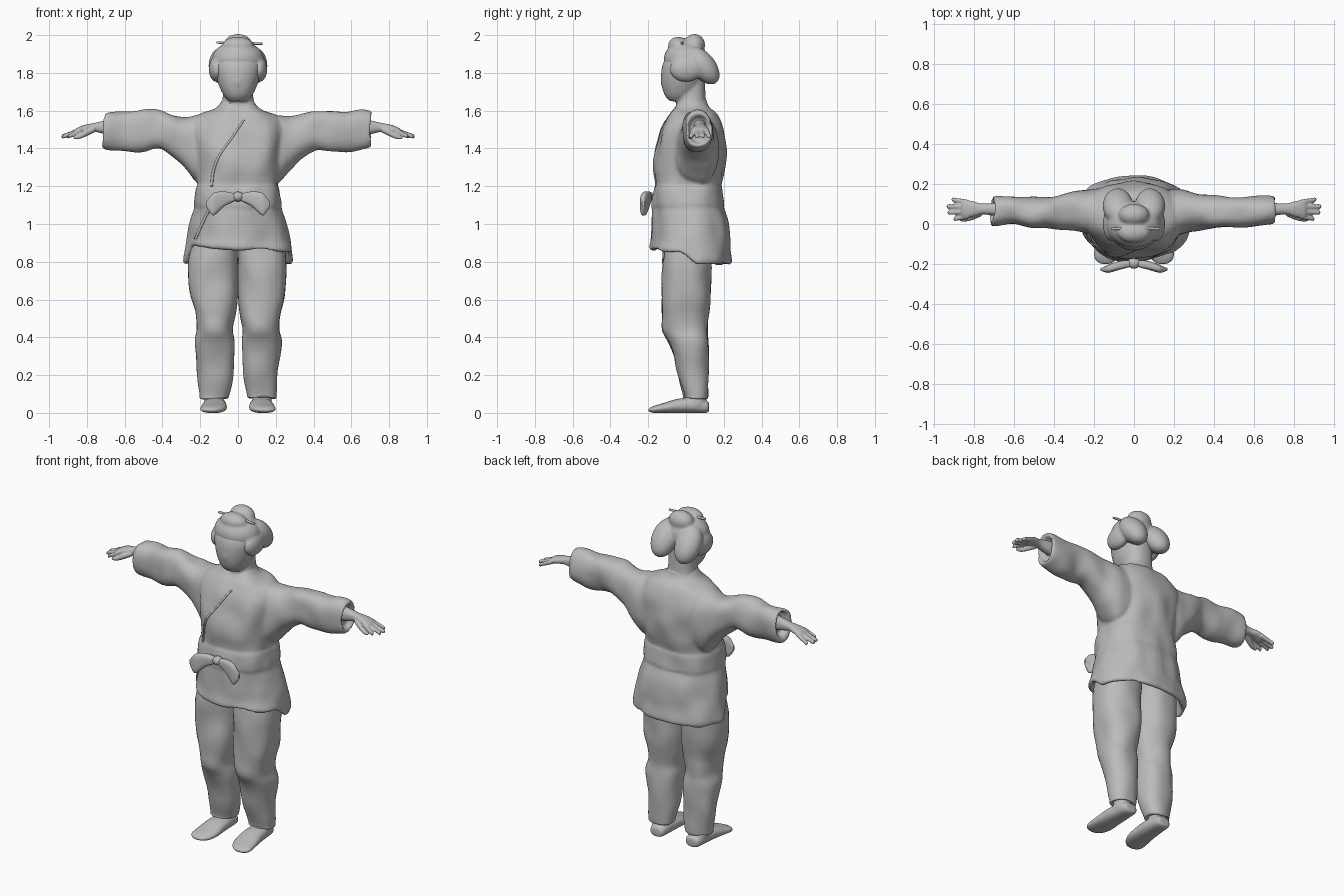
import bpy, bmesh, math
from mathutils import Vector, Matrix, noise
from mathutils.bvhtree import BVHTree

if "Cube" in bpy.data.objects:
    bpy.data.objects.remove(bpy.data.objects["Cube"], do_unlink=True)

grey = bpy.data.materials.new("plain grey")
grey.use_nodes = True
grey.diffuse_color = (0.5, 0.5, 0.5, 1)
grey.node_tree.nodes["Principled BSDF"].inputs["Base Color"].default_value = (0.5, 0.5, 0.5, 1)


def spline(rows, steps):
    """Smooth curve through all rows."""
    rows = [Vector(r) for r in rows]
    out = []
    for i in range(len(rows) - 1):
        p, q = rows[i], rows[i + 1]
        m = (q - rows[max(i - 1, 0)]) / 2
        n = (rows[min(i + 2, len(rows) - 1)] - p) / 2
        for k in range(steps):
            t = k / steps
            t2, t3 = t * t, t * t * t
            out.append(p * (2 * t3 - 3 * t2 + 1) + m * (t3 - 2 * t2 + t)
                       + q * (3 * t2 - 2 * t3) + n * (t3 - t2))
    return out + [rows[-1]]


def loft(bm, axis, rows, side=1, power=2.3, steps=5, count=36):
    """Skin through cross-sections given as (position, min, max, min, max)."""
    rings = []
    for t, a0, a1, b0, b1 in spline(rows, steps):
        ring = []
        for k in range(count):
            ang = math.tau * k / count
            c, s = math.cos(ang), math.sin(ang)
            a = (a0 + a1) / 2 + (a1 - a0) / 2 * math.copysign(abs(c) ** (2 / power), c)
            b = (b0 + b1) / 2 + (b1 - b0) / 2 * math.copysign(abs(s) ** (2 / power), s)
            x, y, z = {"x": (t, a, b), "y": (a, t, b), "z": (a, b, t)}[axis]
            ring.append(bm.verts.new((x * side, y, z)))
        rings.append(ring)
    for r, q in zip(rings, rings[1:]):
        for k in range(count):
            j = (k + 1) % count
            bm.faces.new((r[k], r[j], q[j], q[k]))
    bm.faces.new(rings[0])
    bm.faces.new(rings[-1])


def ball(bm, centre, radii, tilt=0):
    m = (Matrix.Translation(centre) @ Matrix.Rotation(math.radians(tilt), 4, "X")
         @ Matrix.Diagonal((*radii, 1)))
    bmesh.ops.create_uvsphere(bm, u_segments=32, v_segments=20, radius=1, matrix=m)


def finish(name, bm, voxel=0, folds=0, smooth=3):
    """Turn the mesh into a smooth object, optionally fused and creased."""
    bmesh.ops.recalc_face_normals(bm, faces=bm.faces)
    bm.normal_update()
    if folds:
        for v in bm.verts:
            p = Vector((v.co.x, v.co.y, v.co.z * 0.7))
            v.co += v.normal * folds * noise.noise(p * 9)
    mesh = bpy.data.meshes.new(name)
    bm.to_mesh(mesh)
    bm.free()
    mesh.materials.append(grey)
    obj = bpy.data.objects.new(name, mesh)
    bpy.context.collection.objects.link(obj)
    bpy.ops.object.select_all(action="DESELECT")
    obj.select_set(True)
    bpy.context.view_layer.objects.active = obj
    bpy.ops.object.shade_smooth_by_angle(angle=math.radians(50))
    if voxel:
        fuse = obj.modifiers.new("fuse", "REMESH")
        fuse.mode = "VOXEL"
        fuse.voxel_size = voxel
        fuse.use_smooth_shade = True
        soften = obj.modifiers.new("soften", "SMOOTH")
        soften.factor = 0.5
        soften.iterations = smooth
    return obj


# Jacket body with a hollow skirt; the front panel is cut shorter than the back
bm = bmesh.new()
loft(bm, "z", [
    (1.66, -.075, .075, -.04, .1), (1.615, -.11, .11, -.06, .12),
    (1.58, -.2, .2, -.085, .165), (1.5, -.25, .25, -.13, .2),
    (1.4, -.24, .24, -.16, .212), (1.3, -.225, .225, -.17, .205),
    (1.2, -.215, .215, -.165, .19), (1.1, -.225, .225, -.175, .2),
    (1, -.25, .25, -.175, .225), (.88, -.275, .275, -.18, .238),
    (.8, -.29, .29, -.187, .242), (.8, -.265, .265, -.155, .215),
    (.94, -.24, .24, -.14, .19)], count=64)
for v in bm.verts:
    if v.co.z < 1:
        f = min(max((0.05 - v.co.y) / 0.08, 0), 1)
        v.co.z = 1 - (1 - v.co.z) * (1 - f * (0.36 - 0.25 * v.co.x))
        if v.co.x < 0:
            v.co.x *= 1 - f * (1 - v.co.z)
# Sash wound around the waist
loft(bm, "z", [(1.2, -.212, .212, -.162, .187), (1.19, -.222, .222, -.172, .197),
               (1.1, -.231, .231, -.181, .206), (1.09, -.22, .22, -.17, .195)], count=64)
# Wide sleeves with shallow hollow cuffs
for side in (1, -1):
    loft(bm, "x", [
        (.1, -.06, .17, 1.25, 1.585), (.2, -.065, .175, 1.21, 1.575),
        (.27, -.045, .17, 1.285, 1.567), (.34, -.03, .155, 1.35, 1.58),
        (.41, -.025, .14, 1.395, 1.6), (.5, -.022, .13, 1.382, 1.602),
        (.6, -.01, .135, 1.385, 1.6), (.7, -.005, .14, 1.405, 1.597),
        (.7, .015, .12, 1.425, 1.575), (.67, .02, .11, 1.43, 1.57)], side)
jacket = finish("jacket", bm, voxel=0.009, folds=0.015, smooth=3)

# Crossed lapel and front panel edges, laid on the jacket surface
bpy.context.view_layer.update()
surface = BVHTree.FromObject(jacket, bpy.context.evaluated_depsgraph_get())


def strip(name, points, width):
    bm = bmesh.new()
    rows = []
    for x, z in spline(points, 8):
        pair = []
        for dx in (-width / 2, width / 2):
            hit = surface.ray_cast(Vector((x + dx, -1, z)), Vector((0, 1, 0)))[0]
            if hit:
                pair.append(bm.verts.new(hit - Vector((0, 0.002, 0))))
        if len(pair) == 2:
            rows.append(pair)
    for p, q in zip(rows, rows[1:]):
        bm.faces.new((p[0], p[1], q[1], q[0]))
    obj = finish(name, bm)
    obj.modifiers.new("thickness", "SOLIDIFY").thickness = 0.006
    obj.modifiers["thickness"].offset = 0


strip("lapel_edge", [(.03, 1.55), (-.03, 1.46), (-.1, 1.36), (-.13, 1.28), (-.14, 1.2)], 0.012)
strip("panel_edge", [(-.15, 1.08), (-.19, 1), (-.225, .92)], 0.012)

# Bow with a knot and two angular wings
bm = bmesh.new()
ball(bm, (0, -.195, 1.145), (.032, .028, .026))
for side in (1, -1):
    loft(bm, "x", [(.01, -.212, -.18, 1.125, 1.16), (.07, -.228, -.185, 1.095, 1.172),
                   (.12, -.242, -.2, 1.05, 1.168), (.14, -.242, -.21, 1.05, 1.155),
                   (.167, -.232, -.22, 1.09, 1.12)], side, power=3)
finish("bow", bm)

# Trouser legs, shoes and ankles
for side, label in ((1, "left"), (-1, "right")):
    bm = bmesh.new()
    loft(bm, "z", [
        (.98, .0, .22, -.11, .15), (.8, .0, .26, -.125, .135),
        (.62, .002, .25, -.127, .13), (.52, .012, .227, -.127, .118),
        (.44, .028, .215, -.122, .113), (.36, .02, .225, -.085, .12),
        (.2, .025, .212, -.04, .118), (.1, .045, .2, -.015, .113),
        (.078, .055, .197, -.012, .11), (.085, .075, .18, .0, .1)], side)
    finish(label + "_trouser_leg", bm, folds=0.012)

    bm = bmesh.new()
    loft(bm, "z", [(.12, .08, .175, .01, .095), (.04, .075, .18, .0, .105)], side)
    loft(bm, "y", [
        (.122, .095, .145, .015, .045), (.11, .075, .165, .0, .065),
        (.04, .065, .178, .0, .08), (-.04, .06, .188, .0, .075),
        (-.12, .06, .198, .0, .052), (-.17, .08, .198, .0, .037),
        (-.2, .115, .17, .008, .022)], side)
    finish(label + "_shoe", bm, voxel=0.007)

    # Hand with spread fingers
    bm = bmesh.new()
    loft(bm, "x", [
        (.62, .035, .11, 1.46, 1.56), (.7, .042, .105, 1.475, 1.548),
        (.76, .048, .102, 1.488, 1.535), (.81, .035, .115, 1.485, 1.525),
        (.85, .03, .118, 1.475, 1.51), (.862, .04, .11, 1.48, 1.5)], side)
    for y0, y1, tip in ((.04, .025, .9), (.062, .057, .93), (.085, .088, .935), (.107, .122, .91)):
        rows = []
        for t in (0, 0.35, 0.7, 0.95, 1):
            r = 0.015 - 0.004 * t if t < 1 else 0.004
            x, y, z = 0.83 + (tip - 0.83) * t, y0 + (y1 - y0) * t, 1.497 - 0.035 * t
            rows.append((x, y - r, y + r, z - r, z + r))
        loft(bm, "x", rows, side, power=2, count=16)
    loft(bm, "x", [(.76, .04, .075, 1.485, 1.515), (.8, .022, .055, 1.465, 1.5),
                   (.84, .012, .036, 1.45, 1.475), (.87, .014, .026, 1.45, 1.46)],
         side, power=2, count=16)
    finish(label + "_hand", bm, voxel=0.005, smooth=2)

# Head and neck fused into one form
bm = bmesh.new()
loft(bm, "z", [(1.55, -.12, .12, -.06, .13), (1.62, -.1, .1, -.055, .118),
               (1.66, -.082, .082, -.045, .105), (1.78, -.08, .08, -.04, .1)])
loft(bm, "z", [(1.65, -.045, .045, -.085, -.02), (1.68, -.075, .075, -.112, .04),
               (1.73, -.1, .1, -.128, .08), (1.79, -.118, .118, -.132, .1),
               (1.85, -.125, .125, -.122, .1), (1.92, -.095, .095, -.085, .08)], power=2.1)
ball(bm, (0, -.122, 1.755), (.018, .014, .028))
finish("head", bm, voxel=0.008, smooth=6)

# Swept hair with two back lobes and a double top bun
bm = bmesh.new()
ball(bm, (0, -.002, 1.87), (.137, .116, .1))
ball(bm, (0, -.04, 1.945), (.083, .055, .046))
ball(bm, (0, .045, 1.948), (.076, .056, .058))
for side in (1, -1):
    ball(bm, (side * .112, .0, 1.82), (.043, .085, .068))
    ball(bm, (side * .08, .09, 1.838), (.076, .066, .115), 38)
finish("hair", bm, voxel=0.008, smooth=4)
bm = bmesh.new()
loft(bm, "x", [(-.115, -.03, -.018, 1.955, 1.967), (0, -.03, -.01, 1.95, 1.966),
               (.13, -.03, -.018, 1.948, 1.96)], count=12)
finish("hair_pin", bm)
